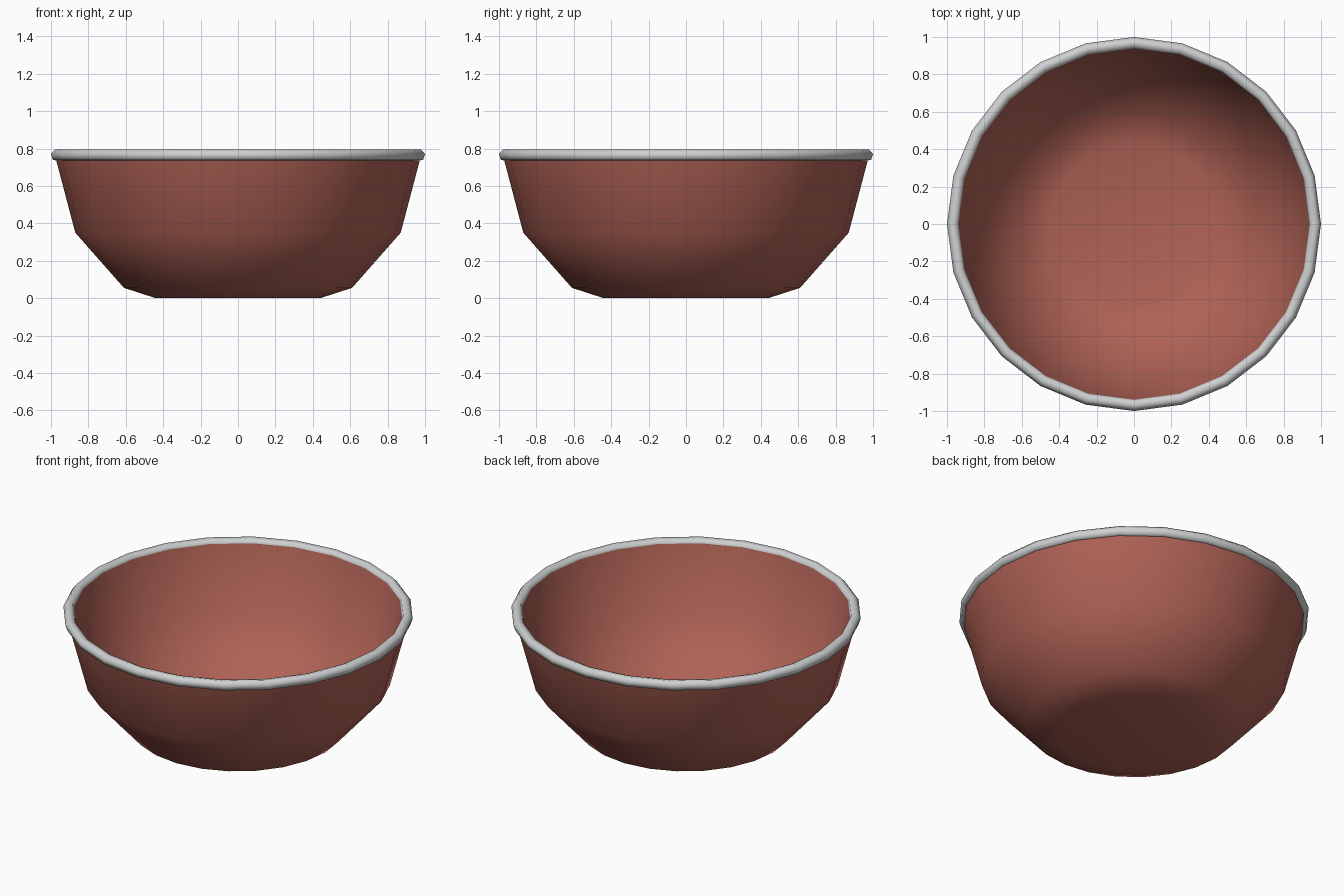
import bpy
import bmesh
from math import cos, sin, tau, radians

SIDES = 24

default = bpy.data.objects.get("Cube")
if default:
    bpy.data.objects.remove(default, do_unlink=True)


def make_material(name, colour):
    mat = bpy.data.materials.new(name)
    mat.use_nodes = True
    mat.diffuse_color = colour
    mat.node_tree.nodes["Principled BSDF"].inputs["Base Color"].default_value = colour
    return mat


def lathe(name, profile, mat, closed=False):
    """Spin a radius/height profile about z; an open profile gets a floor."""
    bm = bmesh.new()
    rings = [[bm.verts.new((r * cos(tau * i / SIDES), r * sin(tau * i / SIDES), z))
              for i in range(SIDES)] for r, z in profile]
    pairs = list(zip(rings, rings[1:]))
    if closed:
        pairs.append((rings[-1], rings[0]))
    else:
        bm.faces.new(rings[0][::-1])
    for low, high in pairs:
        for i in range(SIDES):
            j = (i + 1) % SIDES
            bm.faces.new((low[i], low[j], high[j], high[i]))
    for face in bm.faces:
        face.smooth = True
    mesh = bpy.data.meshes.new(name)
    bm.to_mesh(mesh)
    bm.free()
    mesh.materials.append(mat)
    obj = bpy.data.objects.new(name, mesh)
    bpy.context.collection.objects.link(obj)
    return obj


clay = make_material("terracotta", (0.43, 0.122, 0.092, 1))
grey = make_material("light_grey", (0.62, 0.63, 0.635, 1))

# Bowl with a flat base, thickened inwards; the band hides its open lip
bowl = lathe("bowl", [(0.44, 0), (0.61, 0.055), (0.87, 0.35), (0.978, 0.76)], clay)
wall = bowl.modifiers.new("wall_thickness", "SOLIDIFY")
wall.thickness = 0.04
wall.offset = -1
wall.use_even_offset = True
wall.use_rim = False

# Six-sided band around the lip, tilted slightly
angles = [radians(12 + 60 * k) for k in range(6)]
tube = [(0.968 + 0.0325 * cos(a), 0.764 + 0.0325 * sin(a)) for a in angles]
lathe("rim", tube, grey, closed=True)
